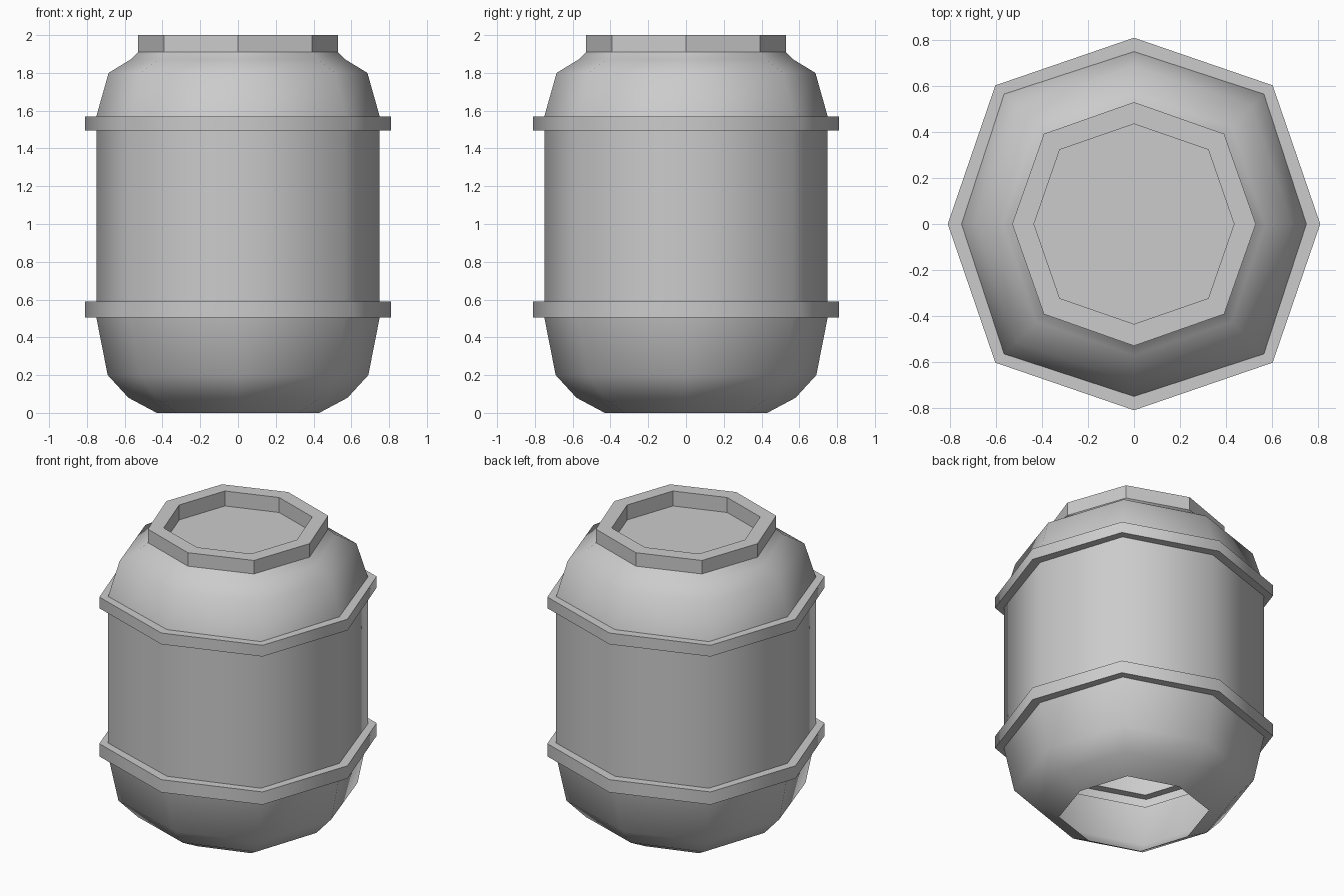
import bpy, bmesh

if "Cube" in bpy.data.objects:
    bpy.data.objects.remove(bpy.data.objects["Cube"])


def lathe(name, profile, cap=False, smooth=False, sharp_rings=()):
    """Sweep (axis radius, diagonal offset, z) points round a squarish octagon."""
    bm = bmesh.new()
    rings = []
    for r, d, z in profile:
        corners = [(r, 0), (d, d), (0, r), (-d, d), (-r, 0), (-d, -d), (0, -r), (d, -d)]
        rings.append([bm.verts.new((x, y, z)) for x, y in corners])
    for a, b in zip(rings, rings[1:]):
        for i in range(8):
            j = (i + 1) % 8
            bm.faces.new((a[i], a[j], b[j], b[i])).smooth = smooth
    if cap:
        bm.faces.new(rings[-1])
    # hard edges around the hoops
    for k in sharp_rings:
        for i in range(8):
            bm.edges.get((rings[k][i], rings[k][(i + 1) % 8])).smooth = False
    mesh = bpy.data.meshes.new(name)
    bm.to_mesh(mesh)
    bm.free()
    obj = bpy.data.objects.new(name, mesh)
    bpy.context.collection.objects.link(obj)
    return obj


# Barrel shell with two hoops, open at the bottom
W, H = (0.75, 0.565), (0.81, 0.603)
body = [(0.43, 0.325, 0), (0.58, 0.435, 0.08), (0.69, 0.52, 0.2),
        (*W, 0.505), (*H, 0.505), (*H, 0.59), (*W, 0.59),
        (*W, 1.495), (*H, 1.495), (*H, 1.57), (*W, 1.57),
        (0.685, 0.515, 1.8), (0.57, 0.425, 1.87), (0.53, 0.392, 1.91)]
lathe("barrel_body", body, smooth=True, sharp_rings=range(3, 11))

# Raised rim with recessed flat lid
rim = [(0.53, 0.392, 1.91), (0.53, 0.392, 2.0), (0.435, 0.323, 2.0), (0.435, 0.323, 1.9)]
lathe("lid_rim", rim, cap=True)
